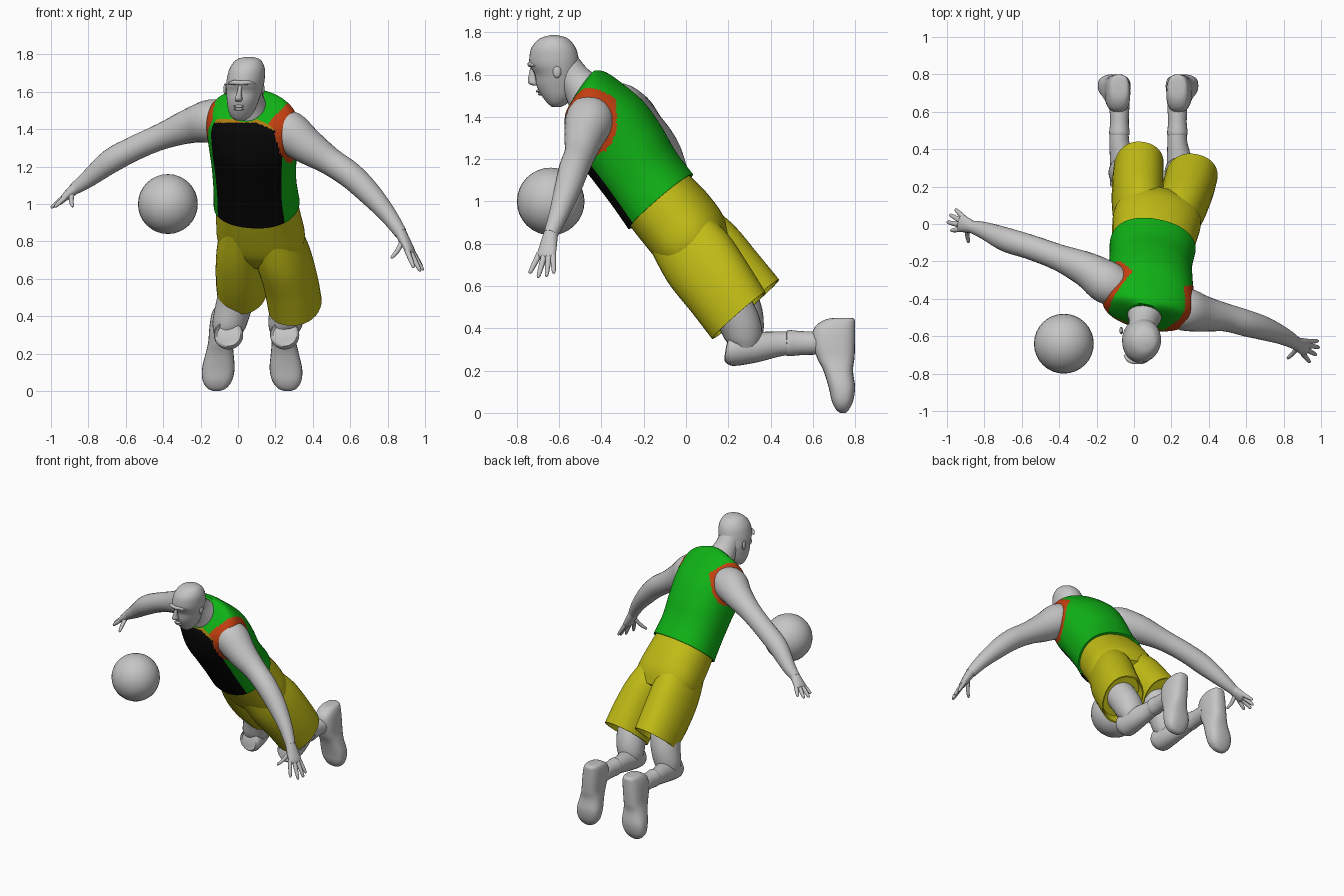
import bpy, bmesh, math
from mathutils import Vector as V

cube = bpy.data.objects.get("Cube")
if cube:
    bpy.data.objects.remove(cube)


def material(name, r, g, b):
    m = bpy.data.materials.new(name)
    m.use_nodes = True
    m.diffuse_color = (r, g, b, 1)
    m.node_tree.nodes["Principled BSDF"].inputs["Base Color"].default_value = (r, g, b, 1)
    return m


GREY = material("plain grey", .56, .56, .56)
GREEN = material("jersey green", .005, .45, .008)
BLACK = material("jersey black", .002, .002, .002)
GOLD = material("trim gold", .42, .2, .005)
RED = material("trim red", .55, .05, .005)
YELLOW = material("shorts yellow", .54, .51, .008)
ACROSS = V((.97, -.22, -.09))     # the twisted left-right line of the body
parts = []


def finish(name, bm, mats):
    bmesh.ops.recalc_face_normals(bm, faces=bm.faces)
    mesh = bpy.data.meshes.new(name)
    bm.to_mesh(mesh)
    bm.free()
    for m in mats:
        mesh.materials.append(m)
    ob = bpy.data.objects.new(name, mesh)
    bpy.context.collection.objects.link(ob)
    parts.append(ob)


def spline(keys, steps):
    """Smooth curve through keys of any dimension."""
    out, n = [], len(keys)
    for i in range(n - 1):
        p = [keys[max(0, min(n - 1, i + k))] for k in (-1, 0, 1, 2)]
        for s in range(steps):
            t = s / steps
            out.append([.5 * (2 * b + (c - a) * t + (2 * a - 5 * b + 4 * c - d) * t * t
                              + (3 * b - a - 3 * c + d) * t ** 3) for a, b, c, d in zip(*p)])
    return out + [list(keys[-1])]


def loft(name, keys, mats, across=ACROSS, seg=24, steps=4, power=1, fold=False, rule=None):
    """Skin ovals (x, y, z, half width, half depth[, tilt]); without tilt they follow the path."""
    rings = spline(keys, steps)
    rows = []
    for i, r in enumerate(rings):
        c = V(r[:3])
        if len(r) > 5:
            w = across.normalized()
            d = V((0, -math.cos(math.radians(r[5])), -math.sin(math.radians(r[5]))))
            d = (d - w * d.dot(w)).normalized()
        else:
            t = (V(rings[min(i + 1, len(rings) - 1)][:3]) - V(rings[max(i - 1, 0)][:3])).normalized()
            w = (across - t * across.dot(t)).normalized()
            d = t.cross(w)
        row = []
        for j in range(seg):
            a = 2 * math.pi * j / seg
            u, v = math.cos(a), math.sin(a)
            row.append(c + w * r[3] * math.copysign(abs(u) ** power, u)
                       + d * r[4] * math.copysign(abs(v) ** power, v))
        rows.append(row)
    if fold:       # turn the hem inwards so the opening reads as hollow
        c = sum(rows[-1], V()) / seg
        rows.append([c + (p - c) * .95 for p in rows[-1]])
        c = sum(rows[-4], V()) / seg
        rows.append([c + (p - c) * .88 for p in rows[-4]])
    bm = bmesh.new()
    vs = [[bm.verts.new(p) for p in row] for row in rows]
    for a, b in zip(vs, vs[1:]):
        for j in range(seg):
            k = (j + 1) % seg
            f = bm.faces.new((a[j], a[k], b[k], b[j]))
            if rule:
                f.material_index = rule(f.calc_center_median(), 360 * (j + .5) / seg)
    bm.faces.new(vs[0])
    bm.faces.new(vs[-1])
    finish(name, bm, mats)


def ellipsoid(name, loc, size, mat, seg=24):
    bm = bmesh.new()
    bmesh.ops.create_uvsphere(bm, u_segments=seg, v_segments=seg // 2, radius=1)
    bmesh.ops.scale(bm, vec=size, verts=bm.verts)
    bmesh.ops.translate(bm, vec=loc, verts=bm.verts)
    finish(name, bm, [mat])


ellipsoid("ball", (-.375, -.64, 1.0), (.16, .16, .16), GREY, 32)

# Arms, with round sections along a path: x, y, z, radius
ARMS = {
    "left": [(.2, -.44, 1.42, .09), (.27, -.455, 1.385, .115), (.37, -.48, 1.31, .097),
             (.49, -.5, 1.23, .075), (.6, -.53, 1.155, .071), (.7, -.56, 1.06, .063),
             (.8, -.6, .945, .047), (.87, -.64, .845, .034)],
    "right": [(-.05, -.35, 1.45, .09), (-.14, -.315, 1.445, .115), (-.25, -.245, 1.42, .095),
              (-.4, -.18, 1.365, .071), (-.55, -.125, 1.3, .066), (-.68, -.085, 1.23, .065),
              (-.8, -.035, 1.135, .046), (-.87, -.015, 1.085, .033)],
}
# Finger tips, then the thumb tip
TIPS = {
    "left": [(.985, -.625, .66), (.99, -.66, .645), (.975, -.7, .64), (.94, -.74, .66),
             (.82, -.72, .71)],
    "right": [(-.955, .08, 1.0), (-.985, .05, .985), (-1, .01, .98), (-.98, -.035, .985),
              (-.885, -.1, .985)],
}
for side, path in ARMS.items():
    loft(side + "_arm", [(*k, k[3]) for k in path], [GREY])
    wrist = V(path[-1][:3])
    tips = [V(t) for t in TIPS[side]]
    mid = sum(tips[:4], V()) / 4
    spread = tips[3] - tips[0]
    knuckle = wrist.lerp(mid, .5)
    loft(side + "_palm", [(*wrist.lerp(mid, -.1), .032, .032), (*wrist.lerp(mid, .25), .042, .027),
                          (*knuckle, .047, .021), (*wrist.lerp(mid, .58), .035, .012)],
         [GREY], across=spread, seg=16)
    for n, tip in enumerate(tips):
        thumb = n == 4
        base = wrist.lerp(mid, .15) if thumb else knuckle + (tip - mid) * .55
        bend = base.lerp(tip, .55) + (mid - wrist).normalized() * (.008 if thumb else 0)
        loft(side + ("_thumb" if thumb else "_finger_%d" % (n + 1)),
             [(*base, .015, .015), (*bend, .0125, .0125), (*base.lerp(tip, .92), .009, .009),
              (*tip, .003, .003)], [GREY], across=spread, seg=10, steps=2)


# Jersey: black front panel, gold yoke line, red armholes, green elsewhere
def jersey_rule(co, angle):
    for path in ARMS.values():
        p, q = V(path[1][:3]), V(path[2][:3])
        u = (q - p).normalized()
        along = (co - p).dot(u)
        if along > -.09 and (co - p - u * along).length < .134:
            return 3
    if abs(angle - 90) < 51:
        line = 1.435 - .45 * max(0, co.x - .1)
        if co.z < line:
            return 1
        if co.z < line + .02:
            return 2
    return 0


loft("jersey", [(.05, -.49, 1.53, .1, .11, 55), (.065, -.475, 1.505, .205, .137, 50),
                (.075, -.435, 1.445, .248, .167, 42), (.08, -.365, 1.345, .24, .203, 38),
                (.085, -.28, 1.23, .227, .202, 38), (.09, -.2, 1.11, .222, .193, 40),
                (.1, -.12, 1.0, .23, .196, 41)],
     [GREEN, BLACK, GOLD, RED], seg=112, steps=14, power=.9, fold=True, rule=jersey_rule)

# Shorts: a seat and two open legs
loft("shorts_seat", [(.1, -.13, 1.01, .215, .18, 41), (.11, -.05, .92, .228, .186, 41),
                     (.125, .03, .82, .235, .18, 41), (.135, .09, .745, .2, .14, 41)],
     [YELLOW], seg=40, power=.9)
for side, keys in {
    "right": [(.03, -.06, .93, .11, .15, 40), (.02, .08, .78, .13, .182, 40),
              (.02, .205, .635, .135, .18, 40), (.025, .315, .52, .13, .168, 41)],
    "left": [(.18, -.07, .9, .115, .15, 40), (.235, .05, .74, .137, .183, 40),
             (.28, .16, .59, .14, .176, 40), (.305, .25, .46, .14, .168, 41)],
}.items():
    loft(side + "_shorts_leg", keys, [YELLOW], seg=32, power=.92, fold=True)

# Legs, socks and shoes; the shins lie level and the toes point down
X = V((1, 0, 0))
for side, hip, knee, ankle, toe in (
        ("right", (.02, .2, .64), -.05, -.078, -.115),
        ("left", (.29, .16, .58), .25, .232, .265)):
    mid = V(hip).lerp(V((knee, .27, .33)), .55) + V((0, .025, 0))
    loft(side + "_thigh", [(*hip, .1, .1), (*mid, .098, .1), (knee, .275, .345, .088, .085),
                           (knee, .265, .28, .06, .05)], [GREY], across=X)
    loft(side + "_shin", [(knee, .195, .3, .06, .055), (knee, .215, .3, .078, .078),
                          (knee * .7 + ankle * .3, .32, .31, .07, .073),
                          (ankle, .43, .325, .054, .06), (ankle, .5, .33, .05, .054)],
         [GREY], across=X)
    loft(side + "_sock", [(ankle, .478, .33, .045, .05), (ankle, .482, .33, .055, .062),
                          (ankle, .54, .33, .05, .057), (ankle, .6, .33, .052, .055),
                          (ankle, .66, .33, .055, .055)], [GREY], across=X)
    shoe = []
    for z, front, back, half in ((.45, .73, .775, .02), (.442, .66, .797, .048),
                                 (.4, .605, .8, .062), (.33, .6, .8, .066), (.26, .62, .797, .066),
                                 (.2, .65, .79, .075), (.12, .675, .8, .087), (.055, .69, .79, .078),
                                 (.015, .71, .77, .05), (0, .73, .755, .015)):
        x = toe + (ankle - toe) * z / .45
        shoe.append((x, (front + back) / 2, z, half, (back - front) / 2, 0))
    loft(side + "_shoe", shoe, [GREY], across=X, power=.75)

# Neck and head, bowed forward
loft("neck", [(.06, -.45, 1.46, .1, .1), (.058, -.48, 1.52, .095, .095),
              (.05, -.53, 1.58, .078, .08), (.04, -.58, 1.65, .075, .075)], [GREY])
head = []
for z, front, back, half in ((1.787, -.64, -.61, .02), (1.772, -.69, -.56, .064),
                             (1.73, -.73, -.523, .092), (1.68, -.742, -.508, .1),
                             (1.64, -.738, -.505, .1), (1.6, -.715, -.505, .094),
                             (1.55, -.708, -.51, .084), (1.5, -.683, -.53, .07),
                             (1.465, -.655, -.56, .05), (1.448, -.635, -.59, .025)):
    head.append((.012 + .027 * (z - 1.45) / .2, (front + back) / 2, z, half, (back - front) / 2, 0))
FACE = V((.97, -.22, 0))
loft("head", head, [GREY], across=FACE, seg=32)
loft("nose", [(.012, -.728, 1.635, .009, .008, 0), (.006, -.728, 1.59, .014, .018, 0),
              (.003, -.722, 1.56, .021, .025, 0), (.002, -.708, 1.548, .014, .015, 0)],
     [GREY], across=FACE, seg=12)
loft("brow", [(-.05, -.7, 1.642, .004, .008), (-.025, -.729, 1.65, .012, .012),
              (.015, -.74, 1.648, .012, .01), (.055, -.733, 1.65, .012, .012),
              (.09, -.71, 1.642, .004, .008)], [GREY], across=V((0, 0, 1)), seg=10)
for z in (1.522, 1.508):
    ellipsoid("lip", (.004, -.698 + (1.522 - z) * .7, z), (.028, .012, .008), GREY, 12)
for side, s in (("left", 1), ("right", -1)):
    ellipsoid(side + "_ear", (.032 + s * .1, -.59 - s * .02, 1.615), (.01, .02, .032), GREY, 12)

# Smooth shading that keeps hems and rims crisp
bpy.ops.object.select_all(action='DESELECT')
for ob in parts:
    ob.select_set(True)
bpy.context.view_layer.objects.active = parts[0]
bpy.ops.object.shade_smooth_by_angle(angle=math.radians(45))
